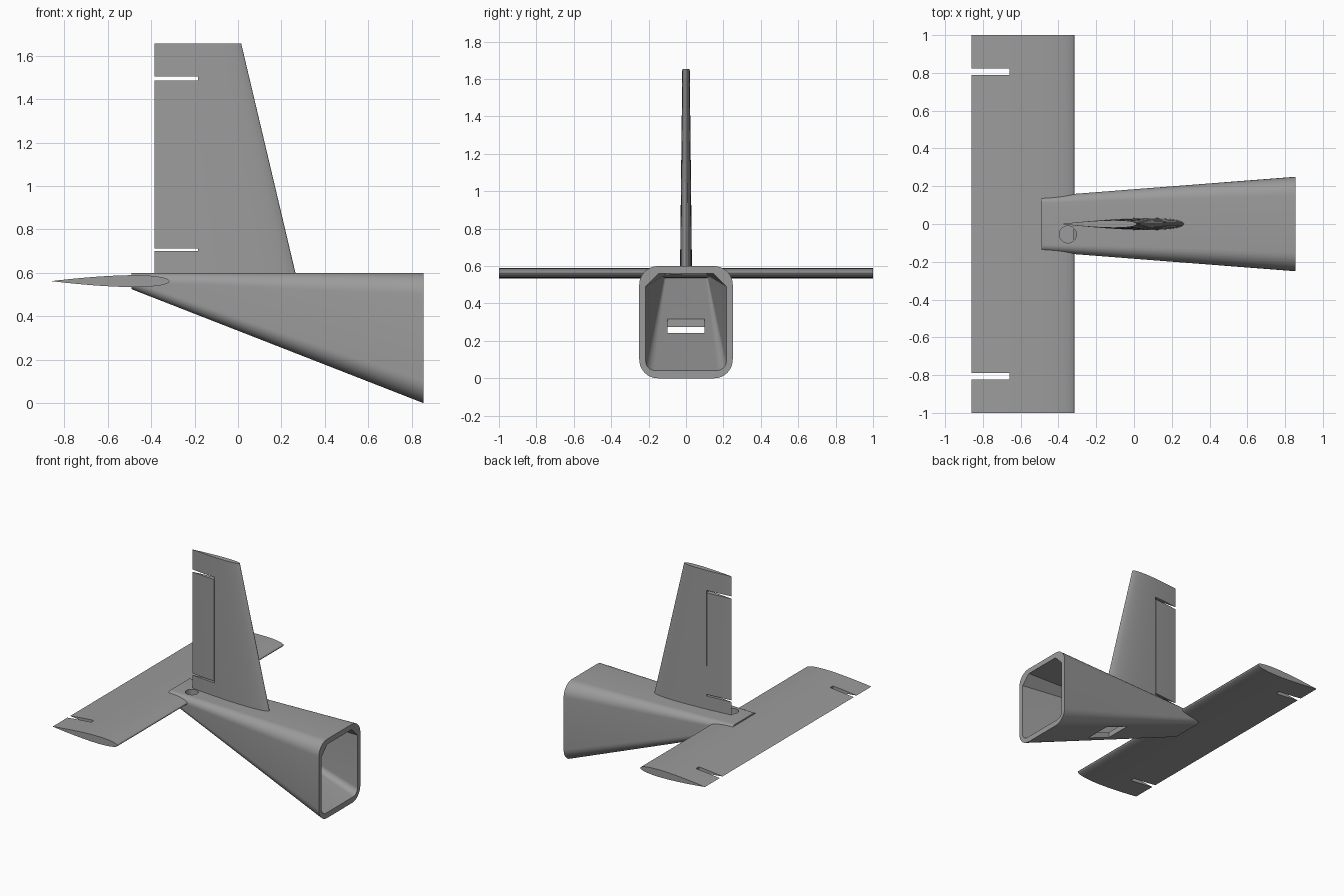
import bpy, bmesh, math

if "Cube" in bpy.data.objects:
    bpy.data.objects.remove(bpy.data.objects["Cube"])

grey = bpy.data.materials.new("mid_grey")
grey.diffuse_color = (0.33, 0.33, 0.33, 1)
grey.use_nodes = True
grey.node_tree.nodes["Principled BSDF"].inputs["Base Color"].default_value = grey.diffuse_color


def make_object(name, bm):
    bmesh.ops.recalc_face_normals(bm, faces=bm.faces)
    mesh = bpy.data.meshes.new(name)
    bm.to_mesh(mesh)
    bm.free()
    mesh.materials.append(grey)
    ob = bpy.data.objects.new(name, mesh)
    bpy.context.collection.objects.link(ob)
    return ob


def loft(name, rings):
    """Skin matching closed rings and cap both ends."""
    bm = bmesh.new()
    loops = [[bm.verts.new(p) for p in ring] for ring in rings]
    for a, b in zip(loops, loops[1:]):
        for i in range(len(a)):
            j = (i + 1) % len(a)
            bm.faces.new((a[i], a[j], b[j], b[i]))
    bm.faces.new(loops[0])
    bm.faces.new(loops[-1])
    return make_object(name, bm)


def box(name, x, y, z):
    return loft(name, [[(a, y[0], z[0]), (a, y[1], z[0]), (a, y[1], z[1]), (a, y[0], z[1])] for a in x])


def activate(ob):
    bpy.ops.object.select_all(action='DESELECT')
    ob.select_set(True)
    bpy.context.view_layer.objects.active = ob


def cut(ob, *cutters):
    for c in cutters:
        activate(ob)
        mod = ob.modifiers.new("cut", 'BOOLEAN')
        mod.operation = 'DIFFERENCE'
        mod.solver = 'EXACT'
        mod.object = c
        bpy.ops.object.modifier_apply(modifier=mod.name)
        bpy.data.objects.remove(c)


def smooth(ob, angle=30):
    activate(ob)
    bpy.ops.object.shade_smooth_by_angle(angle=math.radians(angle))


def section(x, w, z0, z1, r_low, r_top, top_steps=8):
    """Rounded rectangle across the body; top_steps=1 gives chamfers."""
    pts = []
    for sy, sz, start, r, n in ((1, 1, 0, r_top, top_steps), (-1, 1, 90, r_top, top_steps),
                                (-1, -1, 180, r_low, 8), (1, -1, 270, r_low, 8)):
        cy, cz = sy * (w - r), (z1 - r) if sz > 0 else (z0 + r)
        for i in range(n + 1):
            a = math.radians(start + 90 * i / n)
            pts.append((x, cy + r * math.cos(a), cz + r * math.sin(a)))
    return pts


def airfoil(nose, tail, half, n=18):
    """Symmetric aerofoil as (x, offset) pairs, nose towards +x."""
    def t(u):
        return half * 10 * (0.2969 * math.sqrt(u) - 0.126 * u - 0.3516 * u**2 + 0.2843 * u**3 - 0.1036 * u**4)
    us = [(1 - math.cos(math.pi * i / n)) / 2 for i in range(n + 1)]
    upper = [(nose + (tail - nose) * u, t(u)) for u in us]
    return upper + [(x, -o) for x, o in upper[-2:0:-1]]


def hole_cutter():
    ring = [(-0.35 + 0.045 * math.cos(math.tau * i / 32), -0.055 + 0.045 * math.sin(math.tau * i / 32))
            for i in range(32)]
    return loft("hole_cutter", [[(x, y, z) for x, y in ring] for z in (0.557, 0.65)])


# Hollow tapered tail boom with a slot in its floor and a hole in its roof
boom = loft("tail_boom", [section(0.855, 0.25, 0, 0.6, 0.1, 0.1),
                          section(-0.49, 0.146, 0.525, 0.6, 0.036, 0.036)])
cavity = loft("cavity", [section(0.875, 0.217, 0.034, 0.56, 0.05, 0.07, 1),
                         section(-0.42, 0.115, 0.54, 0.56, 0.009, 0.009, 1)])
cut(boom, cavity, box("floor_slot", (0.15, 0.34), (-0.1, 0.1), (0.1, 0.4)), hole_cutter())
smooth(boom)

# Horizontal stabiliser with a notch near each tip
wing_profile = airfoil(-0.315, -0.86, 0.0275)
stabiliser = loft("stabiliser", [[(x, y, 0.562 + o) for x, o in wing_profile] for y in (-1, 1)])
cut(stabiliser, hole_cutter(),
    *[box("notch", (-0.9, -0.66), (s * 0.806 - 0.017, s * 0.806 + 0.017), (0.4, 0.7)) for s in (-1, 1)])
smooth(stabiliser)

# Swept upright fin with two rudder notches and a fine hinge groove
fin = loft("fin", [[(x, o, z) for x, o in airfoil(nose, -0.385, half)]
                   for z, nose, half in ((0.585, 0.268, 0.032), (1.655, 0.015, 0.02))])
cut(fin, box("notch", (-0.45, -0.185), (-0.1, 0.1), (1.485, 1.503)),
    box("notch", (-0.45, -0.185), (-0.1, 0.1), (0.7, 0.712)),
    box("groove", (-0.188, -0.185), (-0.1, 0.1), (0.705, 1.49)))
smooth(fin)

# Thin strip closing the groove between fin and rudder
box("rudder_hinge", (-0.19, -0.183), (-0.013, 0.013), (0.712, 1.485))
